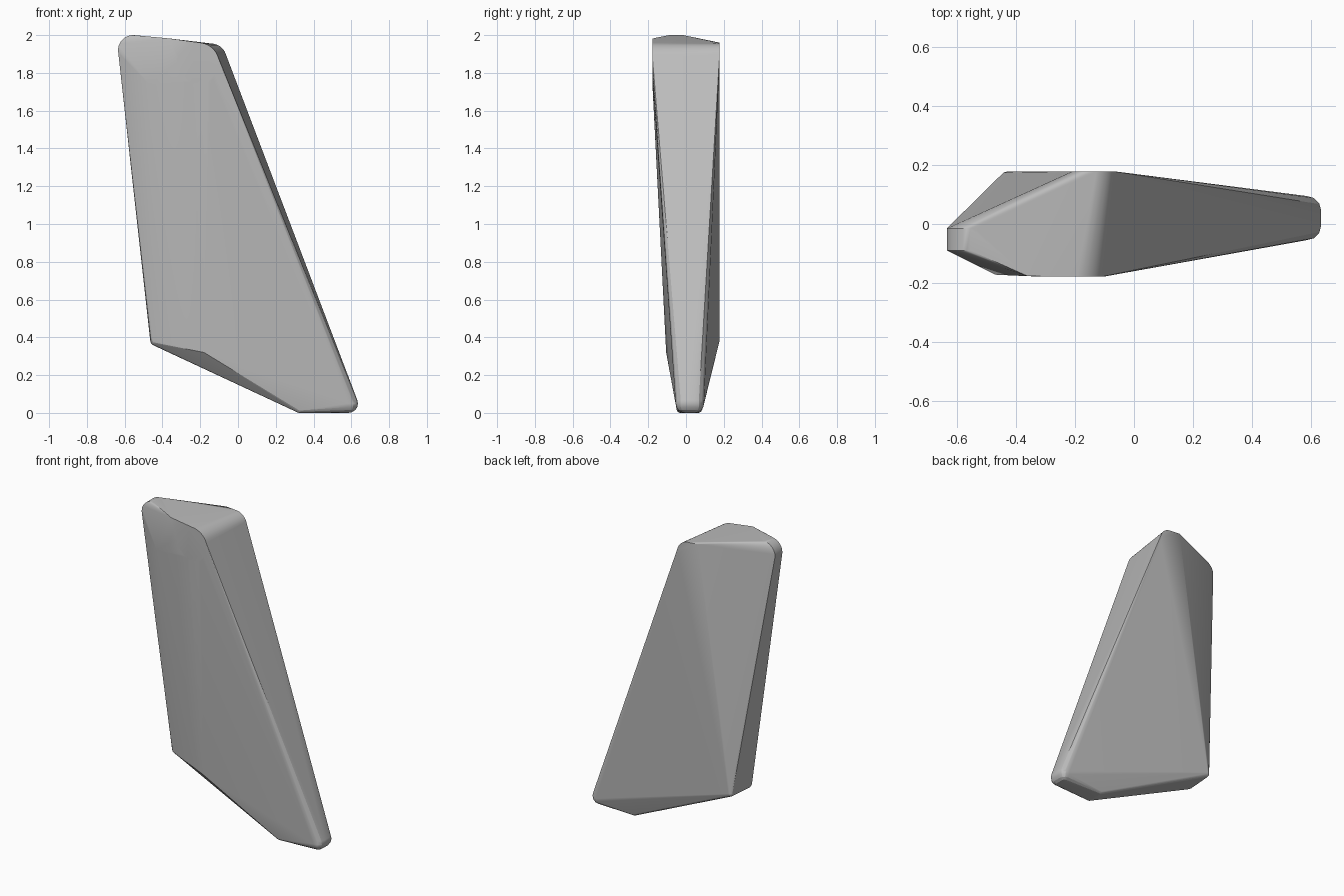
import bpy, bmesh, math
from mathutils import Vector

cube = bpy.data.objects.get("Cube")
if cube:
    bpy.data.objects.remove(cube, do_unlink=True)


def ball(x, y, z, r, seg=12, rings=8):
    """Points on a sphere, for a corner rounded in all directions."""
    pts = []
    for j in range(rings + 1):
        a = math.pi * j / rings
        for i in range(seg):
            b = math.tau * i / seg
            pts.append(Vector((x + r * math.sin(a) * math.cos(b),
                               y + r * math.sin(a) * math.sin(b),
                               z + r * math.cos(a))))
    return pts


def disc(x, y, z, r, seg=40):
    """Points on an upright circle, for a corner rounded in profile only."""
    return [Vector((x + r * math.cos(math.tau * i / seg), y,
                    z + r * math.sin(math.tau * i / seg))) for i in range(seg)]


points = []
# top rounded ends
points += disc(-0.555, -0.015, 1.92, 0.08) + disc(-0.555, -0.09, 1.92, 0.08)
points += disc(-0.21, -0.178, 1.85, 0.11) + disc(-0.141, 0.178, 1.875, 0.08)
# flat cheek corners under the top edge
points += [Vector(p) for p in ((-0.47, -0.172, 1.74), (-0.36, -0.177, 1.982),
                               (-0.21, 0.178, 1.96))]
# rounded foot
for y in (-0.005, 0.045):
    points += ball(0.585, y, 0.05, 0.05)
for y in (-0.03, 0.065):
    points += ball(0.325, y, 0.02, 0.02)
# lower corners of the slanted underside
points += ball(-0.43, 0.153, 0.385, 0.025)
points += ball(-0.435, -0.01, 0.385, 0.03)
points += [Vector((-0.18, -0.105, 0.32))]

# tapered solid wrapped around all corners
bm = bmesh.new()
for p in points:
    bm.verts.new(p)
bmesh.ops.remove_doubles(bm, verts=bm.verts[:], dist=0.0005)
hull = bmesh.ops.convex_hull(bm, input=bm.verts[:])
inner = {g for g in hull["geom_interior"] + hull["geom_unused"]
         if isinstance(g, bmesh.types.BMVert)}
bmesh.ops.delete(bm, geom=list(inner), context='VERTS')
bmesh.ops.dissolve_limit(bm, angle_limit=math.radians(0.5),
                         verts=bm.verts[:], edges=bm.edges[:])
bmesh.ops.recalc_face_normals(bm, faces=bm.faces[:])
mesh = bpy.data.meshes.new("tapered_block")
bm.to_mesh(mesh)
bm.free()

block = bpy.data.objects.new("tapered_block", mesh)
bpy.context.collection.objects.link(block)

# plain grey
grey = bpy.data.materials.new("plain_grey")
grey.use_nodes = True
colour = (0.5, 0.5, 0.5, 1)
grey.diffuse_color = colour
grey.node_tree.nodes["Principled BSDF"].inputs["Base Color"].default_value = colour
mesh.materials.append(grey)

# soft roundings, crisp long edges
bpy.ops.object.select_all(action='DESELECT')
block.select_set(True)
bpy.context.view_layer.objects.active = block
bpy.ops.object.shade_smooth_by_angle(angle=math.radians(22))
weighted = block.modifiers.new("even_shading", 'WEIGHTED_NORMAL')
weighted.keep_sharp = True
